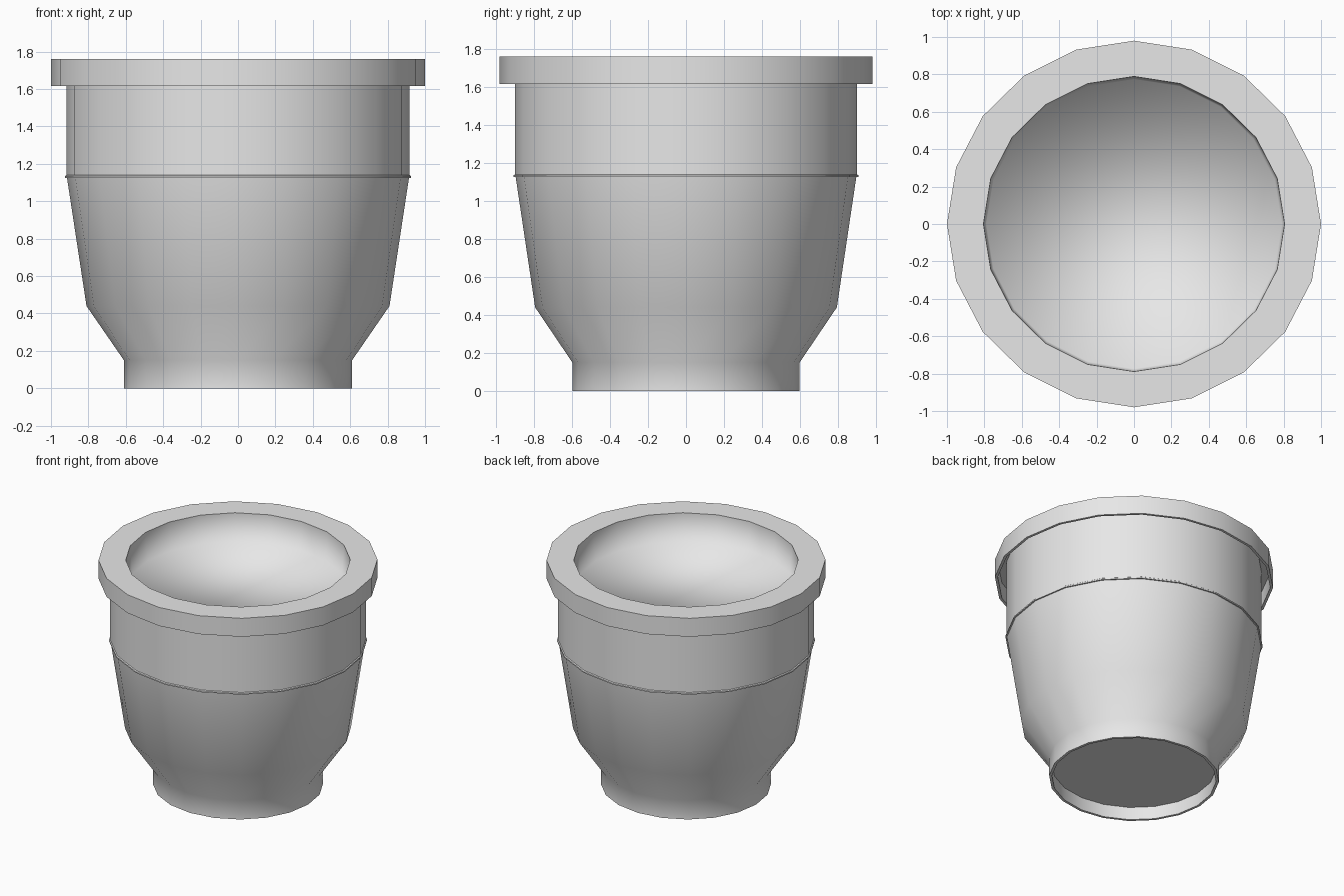
import bpy, bmesh
from math import cos, sin, pi, radians

if "Cube" in bpy.data.objects:
    bpy.data.objects.remove(bpy.data.objects["Cube"], do_unlink=True)

SIDES = 20
Y_SCALE = 0.98

grey = bpy.data.materials.new("plain_grey")
grey.use_nodes = True
GREY = (0.8, 0.8, 0.8, 1)
grey.diffuse_color = GREY
grey.node_tree.nodes["Principled BSDF"].inputs["Base Color"].default_value = GREY


def lathe(name, profile, cap_end=False, closed=False, angle=40):
    """Revolve (radius, height) points; walk upward for a surface facing outward."""
    bm = bmesh.new()
    rings = []
    for r, z in profile:
        rings.append([bm.verts.new((r * cos(2 * pi * i / SIDES),
                                    r * Y_SCALE * sin(2 * pi * i / SIDES), z))
                      for i in range(SIDES)])
    pairs = list(zip(rings, rings[1:]))
    if closed:
        pairs.append((rings[-1], rings[0]))
    for low, high in pairs:
        for i in range(SIDES):
            j = (i + 1) % SIDES
            bm.faces.new((low[i], low[j], high[j], high[i]))
    if cap_end:
        bm.faces.new(rings[-1])
    mesh = bpy.data.meshes.new(name)
    bm.to_mesh(mesh)
    bm.free()
    mesh.materials.append(grey)
    obj = bpy.data.objects.new(name, mesh)
    bpy.context.collection.objects.link(obj)
    bpy.ops.object.select_all(action="DESELECT")
    obj.select_set(True)
    bpy.context.view_layer.objects.active = obj
    if angle:
        bpy.ops.object.shade_smooth_by_angle(angle=radians(angle))
    else:
        bpy.ops.object.shade_smooth()
    return obj


# Foot ring and tapered bowl in one smooth skin
lathe("foot_and_bowl", [(0.59, 0.1), (0.59, 0), (0.61, 0), (0.61, 0.15),
                        (0.81, 0.44), (0.915, 1.13)])

# Recessed underside, facing down
base = lathe("base_underside", [(0.6, 0.12), (0.59, 0.1)], cap_end=True)
base.data.flip_normals()

# Straight collar with a fine lip at its lower edge
lathe("collar", [(0.90, 1.125), (0.925, 1.125), (0.925, 1.135), (0.918, 1.14),
                 (0.918, 1.75)])

# Overhanging rim, hollow underneath
lathe("rim", [(0.91, 1.74), (0.98, 1.74), (0.98, 1.615), (1.0, 1.615),
              (1.0, 1.76), (0.805, 1.76), (0.805, 1.745)])

# Inner wall flowing into the flat inner floor, softly shaded as one surface
lathe("inner_wall_and_floor", [(0.805, 1.755), (0.79, 1.54)], cap_end=True, angle=0)
